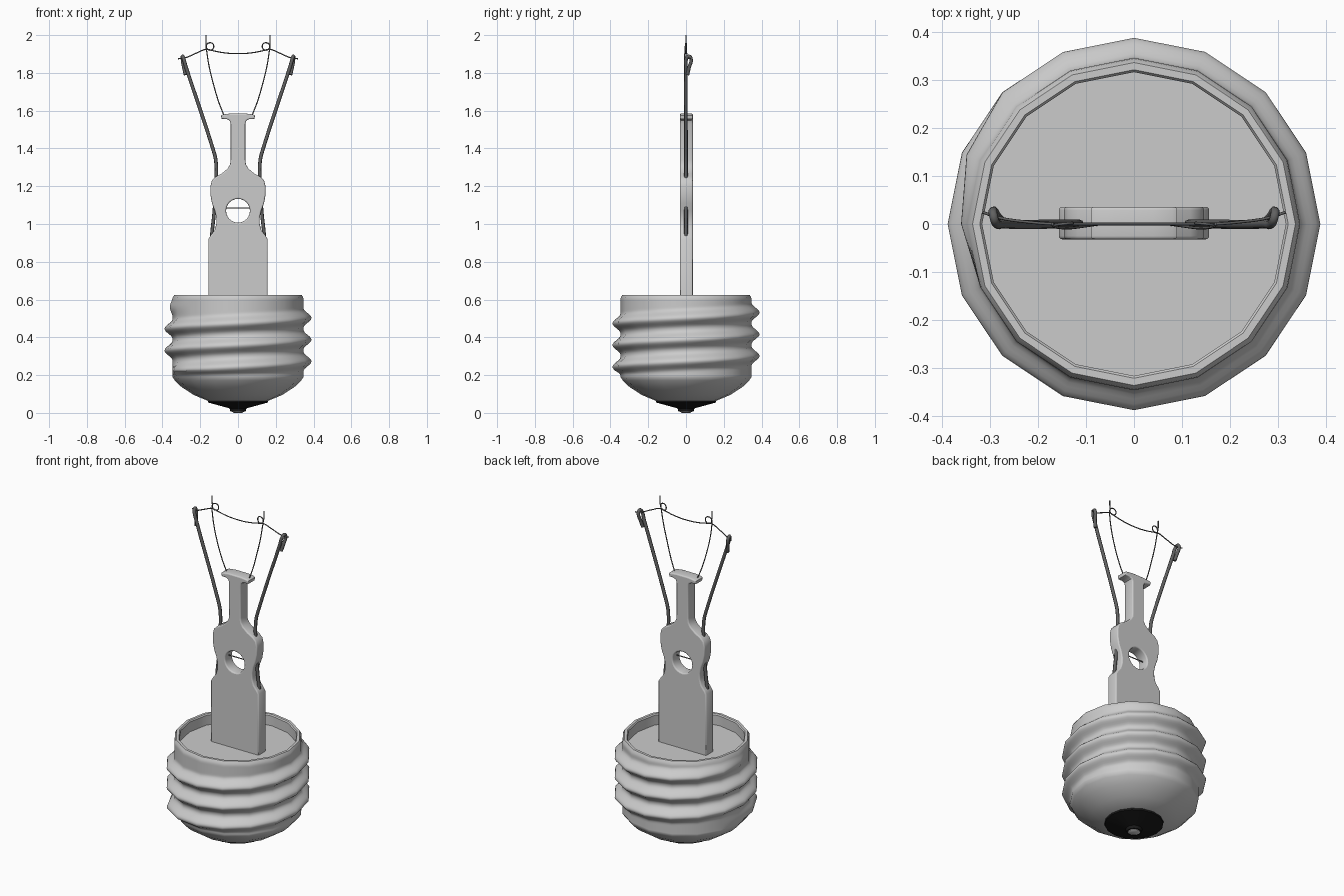
import bpy, math

if "Cube" in bpy.data.objects:
    bpy.data.objects.remove(bpy.data.objects["Cube"])

def material(name, c):
    m = bpy.data.materials.new(name)
    m.diffuse_color = (c, c, c, 1)
    m.use_nodes = True
    m.node_tree.nodes["Principled BSDF"].inputs["Base Color"].default_value = m.diffuse_color
    return m

BLACK = material("black", 0.01)
DARK = material("dark_metal", 0.12)

def add(name, mesh, mat=None, angle=35):
    mesh.shade_smooth()
    mesh.set_sharp_from_angle(angle=math.radians(angle))
    if mat:
        mesh.materials.clear()
        mesh.materials.append(mat)
    ob = bpy.data.objects.new(name, mesh)
    bpy.context.collection.objects.link(ob)
    return ob

def lathe(name, rows, sides=16, mat=None, bump=None):
    """Revolve (r, z) rows; bump(angle, r, z) adds to the radius."""
    verts, faces = [], []
    for r, z in rows:
        for j in range(sides):
            a = 2 * math.pi * j / sides
            q = r + (bump(a, r, z) if bump else 0)
            verts.append((q * math.cos(a), q * math.sin(a), z))
    for i in range(len(rows) - 1):
        for j in range(sides):
            k = (j + 1) % sides
            faces.append((i*sides + j, i*sides + k, (i+1)*sides + k, (i+1)*sides + j))
    n = (len(rows) - 1) * sides
    faces.append(tuple(range(sides))[::-1])
    faces.append(tuple(range(n, n + sides)))
    me = bpy.data.meshes.new(name)
    me.from_pydata(verts, [], faces)
    return add(name, me, mat)

def curve_mesh(name, cu, mat=None, angle=35):
    tmp = bpy.data.objects.new(name + "_curve", cu)
    bpy.context.collection.objects.link(tmp)
    dg = bpy.context.evaluated_depsgraph_get()
    me = bpy.data.meshes.new_from_object(tmp.evaluated_get(dg))
    bpy.data.objects.remove(tmp)
    return add(name, me, mat, angle)

def wire(name, pts, radius, mat=DARK, res=4):
    cu = bpy.data.curves.new(name, 'CURVE')
    cu.dimensions = '3D'
    cu.bevel_depth, cu.bevel_resolution, cu.resolution_u = radius, 2, res
    cu.use_fill_caps = True
    sp = cu.splines.new('BEZIER')
    sp.bezier_points.add(len(pts) - 1)
    for bp, p in zip(sp.bezier_points, pts):
        bp.co = p
        bp.handle_left_type = bp.handle_right_type = 'AUTO'
    return curve_mesh(name, cu, mat, 60)

# Screw shell: helical thread rising three turns from the left side
R, PITCH, Z0, TURNS = 0.347, 0.115, 0.215, 3.05

def thread(a, r, z):
    if r != R:
        return 0
    t0 = ((a - math.pi) / (2 * math.pi)) % 1
    best = 0
    for k in range(4):
        t = t0 + k
        if t > TURNS:
            continue
        d = abs(z - Z0 - PITCH * t) / 0.052
        if d < 1:
            fade = min(1, t / 0.12, (TURNS - t) / 0.15, (z - 0.19) / 0.03)
            best = max(best, 0.042 * fade * math.cos(d * math.pi / 2) ** 2)
    return best

rows = [(0.15, 0.06), (0.235, 0.095), (0.30, 0.138), (0.335, 0.172)]
rows += [(R, 0.19 + 0.41 * i / 50) for i in range(51)]
rows += [(0.345, 0.612), (0.337, 0.625), (0.322, 0.625), (0.317, 0.618), (0.317, 0.56)]
lathe("screw_shell", rows, bump=thread)

# Black insulator and contact tip
lathe("insulator", [(0.04, 0.008), (0.045, 0.024), (0.158, 0.055), (0.16, 0.067), (0.10, 0.07)],
      mat=BLACK)
lathe("contact_tip", [(0.022, 0.0), (0.032, 0.006), (0.032, 0.03)])

# Flat glass stem: mirrored outline with a round hole
half = [(0.157, 0.55), (0.157, 0.92), (0.145, 0.94), (0.125, 0.965), (0.115, 1.0), (0.115, 1.035),
        (0.123, 1.07), (0.138, 1.11), (0.145, 1.15), (0.146, 1.20), (0.138, 1.23), (0.118, 1.25),
        (0.085, 1.268), (0.055, 1.293), (0.042, 1.315), (0.039, 1.34), (0.039, 1.53),
        (0.045, 1.548), (0.06, 1.555), (0.087, 1.556), (0.09, 1.575), (0.08, 1.58), (0.04, 1.585)]
outline = half + [(-x, z) for x, z in reversed(half)]
hole = [(0.063 * math.cos(i * math.pi / 12), 1.07 + 0.063 * math.sin(i * math.pi / 12))
        for i in range(24)]
cu = bpy.data.curves.new("stem", 'CURVE')
cu.dimensions, cu.fill_mode = '2D', 'BOTH'
cu.extrude, cu.bevel_depth, cu.bevel_resolution, cu.offset = 0.027, 0.007, 2, -0.007
for loop in (outline, hole):
    sp = cu.splines.new('POLY')
    sp.points.add(len(loop) - 1)
    for p, (x, z) in zip(sp.points, loop):
        p.co = (x, z, 0, 1)
    sp.use_cyclic_u = True
stem = curve_mesh("stem", cu)
stem.rotation_euler.x = math.pi / 2
stem.location.y = 0.002

# Thin wire crossing the stem hole
wire("cross_wire", [(-0.08, 0, 1.085), (0.08, 0, 1.085)], 0.003)

for s, side in ((-1, "left"), (1, "right")):
    # Lead wire with hooked end
    lead = [(0.14, 0, 0.92), (0.136, 0, 0.97), (0.127, 0, 1.05), (0.122, 0, 1.12), (0.115, 0, 1.25),
            (0.118, 0, 1.34), (0.135, 0, 1.405), (0.275, 0, 1.83), (0.288, 0.002, 1.875),
            (0.293, 0.015, 1.888), (0.294, 0.027, 1.872), (0.287, 0.017, 1.83), (0.278, 0.008, 1.79)]
    wire(side + "_lead_wire", [(s * x, y, z) for x, y, z in lead], 0.0095)
    # Support wire that curls once around the filament
    sup = [(0.072, 0, 1.57), (0.10, -0.004, 1.64), (0.13, -0.008, 1.74), (0.152, -0.008, 1.83),
           (0.165, -0.006, 1.91), (0.168, -0.004, 1.94)]
    sup += [(0.148 + 0.02 * math.cos(a), -0.004 + 0.006 * math.sin(a / 2), 1.94 + 0.02 * math.sin(a))
            for a in (i * math.pi / 4 for i in range(1, 8))]
    sup += [(0.168, 0, 1.945), (0.17, 0, 2.0)]
    wire(side + "_support_wire", [(s * x, y, z) for x, y, z in sup], 0.003)

# Filament strung between the hooks
fil = [(0.317, 0.025, 1.875), (0.285, 0.014, 1.878), (0.22, 0.004, 1.905), (0.165, 0, 1.925),
       (0.135, 0, 1.918), (0.07, 0, 1.906)]
wire("filament", [(-x, y, z) for x, y, z in fil] + [(0, 0, 1.902)] + fil[::-1], 0.003)
